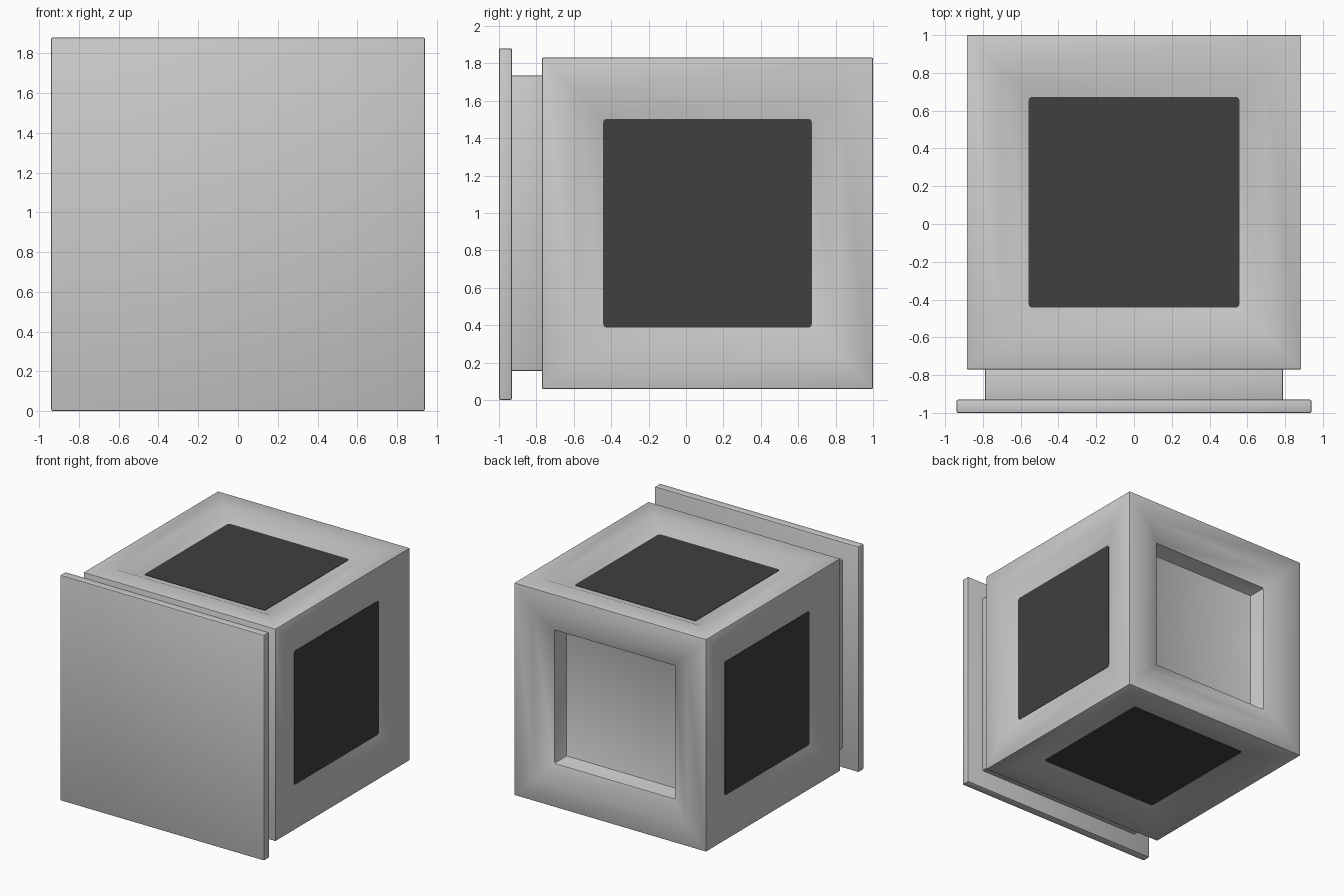
import bpy, bmesh
from math import radians
from mathutils import Vector, Matrix

if "Cube" in bpy.data.objects:
    bpy.data.objects.remove(bpy.data.objects["Cube"])

CZ = 0.945                      # height of the cube's centre
CENTRE = Vector((0, 0.115, CZ))
HALF = 0.885
SINK = 0.06                     # depth of the frame opening below the outer face

dark = bpy.data.materials.new("dark_panel")
dark.diffuse_color = (0.05, 0.05, 0.05, 1)
dark.use_nodes = True
dark.node_tree.nodes["Principled BSDF"].inputs["Base Color"].default_value = dark.diffuse_color


def finish(bm, name, bevel=0.0, mat=None):
    if bevel:
        edges = [e for e in bm.edges
                 if len(e.link_faces) == 2 and e.calc_face_angle(0) > radians(60)]
        bmesh.ops.bevel(bm, geom=edges, offset=bevel, segments=2,
                        profile=0.5, affect='EDGES')
    bmesh.ops.recalc_face_normals(bm, faces=bm.faces)
    mesh = bpy.data.meshes.new(name)
    bm.to_mesh(mesh)
    bm.free()
    obj = bpy.data.objects.new(name, mesh)
    bpy.context.collection.objects.link(obj)
    if mat:
        mesh.materials.append(mat)
    bpy.ops.object.select_all(action='DESELECT')
    obj.select_set(True)
    bpy.context.view_layer.objects.active = obj
    bpy.ops.object.shade_smooth_by_angle(angle=radians(30))
    return obj


def box(size, centre):
    bm = bmesh.new()
    bmesh.ops.create_cube(bm, size=1, matrix=Matrix.Translation(centre)
                          @ Matrix.Diagonal((*size, 1)))
    return bm


# cube body: framed openings on every side but the front, deep socket at the back
bm = box((2 * HALF,) * 3, CENTRE)
sides = [f for f in bm.faces if f.normal.y > -0.5]
back = next(f for f in sides if f.normal.y > 0.5)
bmesh.ops.inset_individual(bm, faces=sides, thickness=0.18, use_even_offset=True)
bmesh.ops.inset_individual(bm, faces=sides, thickness=0.15, depth=-SINK,
                           use_even_offset=True)
bm.normal_update()
socket = bmesh.ops.extrude_discrete_faces(bm, faces=[back])["faces"][0]
bmesh.ops.translate(bm, verts=socket.verts, vec=(0, -0.16, 0))
finish(bm, "cube_body", 0.006)

# dark panels in the four side openings
for name, d in (("right_panel", (1, 0, 0)), ("left_panel", (-1, 0, 0)),
                ("top_panel", (0, 0, 1)), ("bottom_panel", (0, 0, -1))):
    d = Vector(d)
    size = [0.03 if abs(c) > 0.5 else 1.115 for c in d]
    bm = box(size, CENTRE + d * (HALF - SINK - 0.011))
    corners = [e for e in bm.edges
               if abs((e.verts[0].co - e.verts[1].co).normalized().dot(d)) > 0.9]
    bmesh.ops.bevel(bm, geom=corners, offset=0.018, segments=3,
                    profile=0.5, affect='EDGES')
    finish(bm, name, 0, dark)

# neck and front plate
finish(box((1.58, 0.19, 1.58), Vector((0, -0.85, CZ))), "neck", 0.012)
finish(box((1.88, 0.07, 1.88), Vector((0, -0.965, 0.94))), "front_plate", 0.008)
